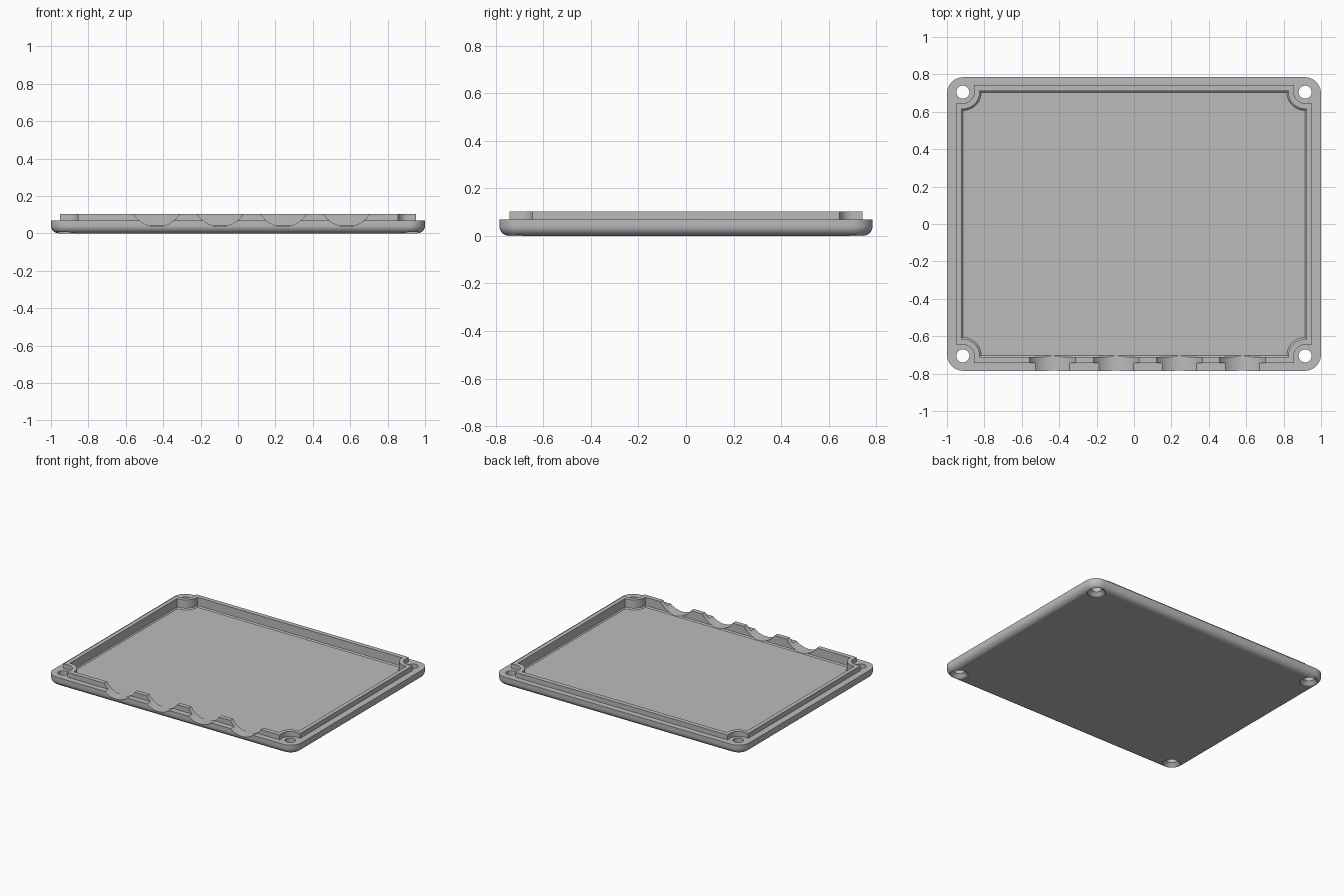
import bpy, bmesh
from math import sin, cos, pi, radians

if "Cube" in bpy.data.objects:
    bpy.data.objects.remove(bpy.data.objects["Cube"])

W, H = 1.0, 0.785            # half width and half depth of the plate
HX, HY = 0.915, 0.705        # screw hole centre
PLATE_TOP, LIP_TOP, FLOOR = 0.068, 0.103, 0.034

grey = bpy.data.materials.new("light grey")
grey.use_nodes = True
COLOR = (0.5, 0.5, 0.5, 1)
grey.diffuse_color = COLOR
grey.node_tree.nodes["Principled BSDF"].inputs["Base Color"].default_value = COLOR


def loft(name, rings):
    """Closed solid through a stack of equal-length point rings."""
    bm = bmesh.new()
    loops = [[bm.verts.new(p) for p in ring] for ring in rings]
    n = len(loops[0])
    for a, b in zip(loops, loops[1:]):
        for i in range(n):
            j = (i + 1) % n
            bm.faces.new((a[i], a[j], b[j], b[i]))
    bm.faces.new(loops[0][::-1])
    bm.faces.new(loops[-1])
    bmesh.ops.recalc_face_normals(bm, faces=bm.faces)
    mesh = bpy.data.meshes.new(name)
    bm.to_mesh(mesh)
    bm.free()
    mesh.materials.append(grey)
    obj = bpy.data.objects.new(name, mesh)
    bpy.context.collection.objects.link(obj)
    return obj


def mirrored(quarter):
    """Repeat a counter-clockwise quarter outline in all four corners."""
    pts = []
    for sx, sy in ((1, 1), (-1, 1), (-1, -1), (1, -1)):
        part = quarter if sx * sy > 0 else quarter[::-1]
        pts += [(sx * x, sy * y) for x, y in part]
    return pts


def rounded(inset, z, radius=0.088, steps=12):
    r = radius - inset
    arc = [i * pi / 2 / steps for i in range(steps + 1)]
    return [(x, y, z) for x, y in mirrored(
        [(W - radius + r * cos(a), H - radius + r * sin(a)) for a in arc])]


def notched(w, h, r, z, steps=12):
    """Rectangle whose corners curve inward around the screw holes."""
    arc = [pi * 1.5 - i * pi / 2 / steps for i in range(steps + 1)]
    quarter = [(w, HY - r)] + [(HX + r * cos(a), HY + r * sin(a)) for a in arc]
    quarter.append((HX - r, h))
    return [(x, y, z) for x, y in mirrored(quarter)]


def circle(x, y, r, z, n=40):
    return [(x + r * cos(2 * pi * i / n), y + r * sin(2 * pi * i / n), z)
            for i in range(n)]


def combine(target, other, operation):
    mod = target.modifiers.new(operation.title(), 'BOOLEAN')
    mod.operation, mod.solver, mod.object = operation, 'EXACT', other
    bpy.context.view_layer.objects.active = target
    bpy.ops.object.modifier_apply(modifier=mod.name)
    bpy.data.objects.remove(other)


# Plate with a rounded lower edge
EDGE = 0.042
rings = []
for i in range(9):
    a = i * pi / 16
    rings.append(rounded(EDGE * (1 - sin(a)), EDGE * (1 - cos(a))))
rings.append(rounded(0, PLATE_TOP))
lid = loft("lid", rings)

# Raised lip, then the tray recess with a slim fillet at the floor
combine(lid, loft("lip", [notched(0.953, 0.743, 0.06, z) for z in (0.05, LIP_TOP)]), 'UNION')
recess = loft("recess", [notched(0.915, 0.702, 0.098, FLOOR),
                         notched(0.923, 0.71, 0.09, FLOOR + 0.008),
                         notched(0.923, 0.71, 0.09, 0.2)])
combine(lid, recess, 'DIFFERENCE')

# Countersunk screw holes
for sx in (-1, 1):
    for sy in (-1, 1):
        x, y = sx * HX, sy * HY
        hole = loft("hole", [circle(x, y, 0.06, -0.02), circle(x, y, 0.06, 0.006),
                             circle(x, y, 0.035, 0.03), circle(x, y, 0.035, 0.2)])
        combine(lid, hole, 'DIFFERENCE')

# Scalloped cable openings along the front edge
R = 0.146
for x in (-0.435, -0.095, 0.243, 0.581):
    scallop = loft("scallop", [[(px, y, pz + R + 0.036) for px, pz, _ in circle(0, 0, R, 0, 64)]
                               for y in (-0.85, -0.69)])
    for v in scallop.data.vertices:
        v.co.x += x
    combine(lid, scallop, 'DIFFERENCE')

# Smooth curves, sharp edges
for o in bpy.context.selected_objects:
    o.select_set(False)
lid.select_set(True)
bpy.context.view_layer.objects.active = lid
bpy.ops.object.shade_smooth_by_angle(angle=radians(30))
